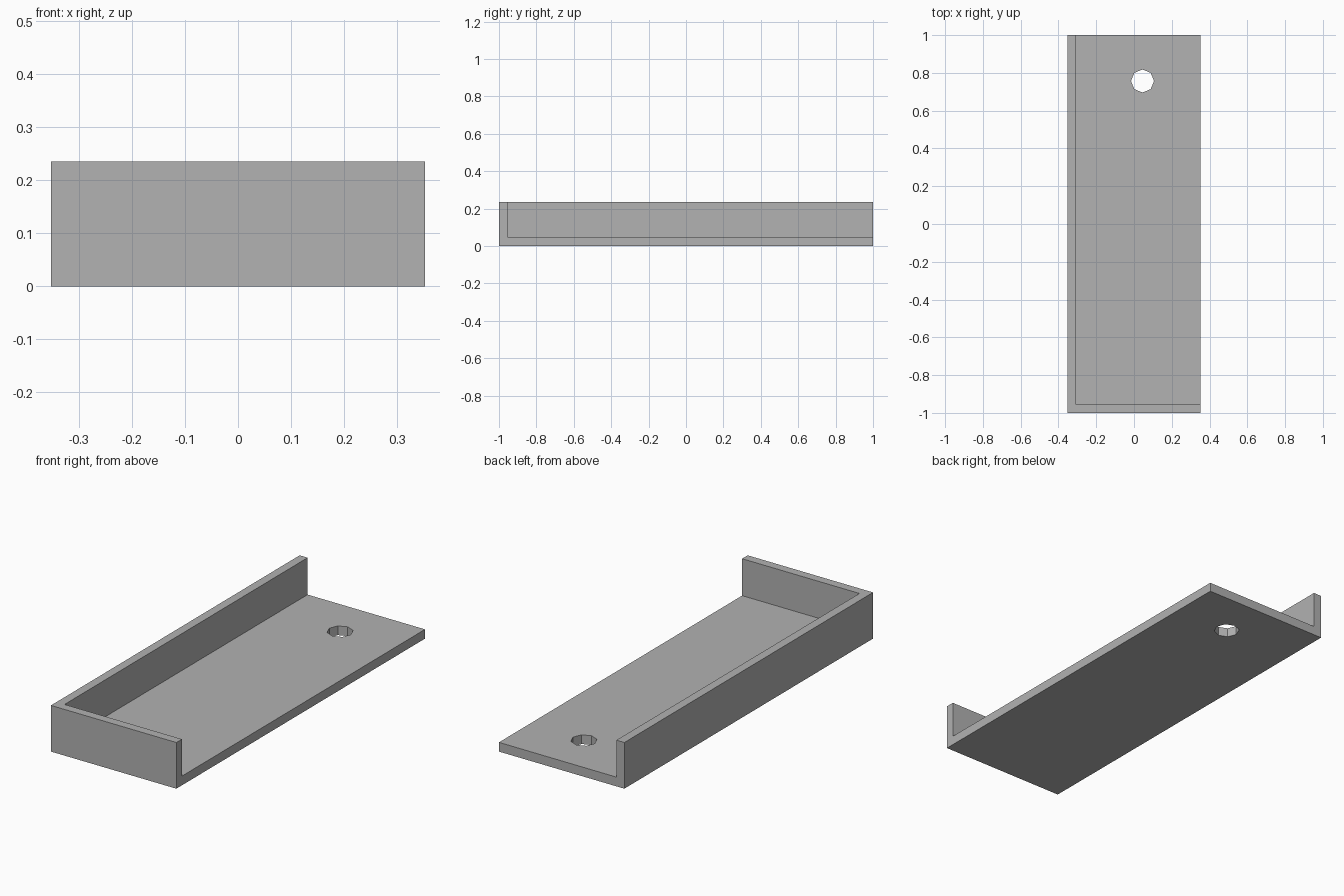
import bpy

default = bpy.data.objects.get("Cube")
if default:
    bpy.data.objects.remove(default, do_unlink=True)

# Overall size and wall thickness
HALF_X, HALF_Y, HEIGHT = 0.353, 1.0, 0.235
WALL = 0.045

grey = bpy.data.materials.new("plain_grey")
grey.use_nodes = True
colour = (0.445, 0.445, 0.445, 1)
grey.diffuse_color = colour
grey.node_tree.nodes["Principled BSDF"].inputs["Base Color"].default_value = colour


def box(name, low, high):
    """Axis-aligned box between two corners."""
    centre = [(a + b) / 2 for a, b in zip(low, high)]
    bpy.ops.mesh.primitive_cube_add(size=1, location=centre)
    ob = bpy.context.object
    ob.name = name
    ob.scale = [b - a for a, b in zip(low, high)]
    bpy.ops.object.transform_apply(location=True, rotation=False, scale=True)
    ob.data.materials.append(grey)
    return ob


def cut(target, cutter):
    """Subtract the cutter from the target, then discard it."""
    cutter.hide_render = True
    mod = target.modifiers.new("cut", "BOOLEAN")
    mod.operation = "DIFFERENCE"
    mod.solver = "EXACT"
    mod.object = cutter
    bpy.context.view_layer.objects.active = target
    bpy.ops.object.modifier_apply(modifier=mod.name)
    bpy.data.objects.remove(cutter, do_unlink=True)


# Solid block, hollowed to leave a floor, one long wall and the front wall
tray = box("corner_tray", (-HALF_X, -HALF_Y, 0), (HALF_X, HALF_Y, HEIGHT))
cut(tray, box("pocket_cutter", (-HALF_X + WALL, -HALF_Y + WALL, WALL + 0.002),
              (HALF_X + 1, HALF_Y + 1, HEIGHT + 1)))

# Octagonal hole through the floor near the back
bpy.ops.mesh.primitive_cylinder_add(vertices=8, radius=0.061, depth=0.5,
                                    location=(0.045, 0.757, 0))
hole = bpy.context.object
hole.name = "hole_cutter"
hole.data.materials.append(grey)
cut(tray, hole)
